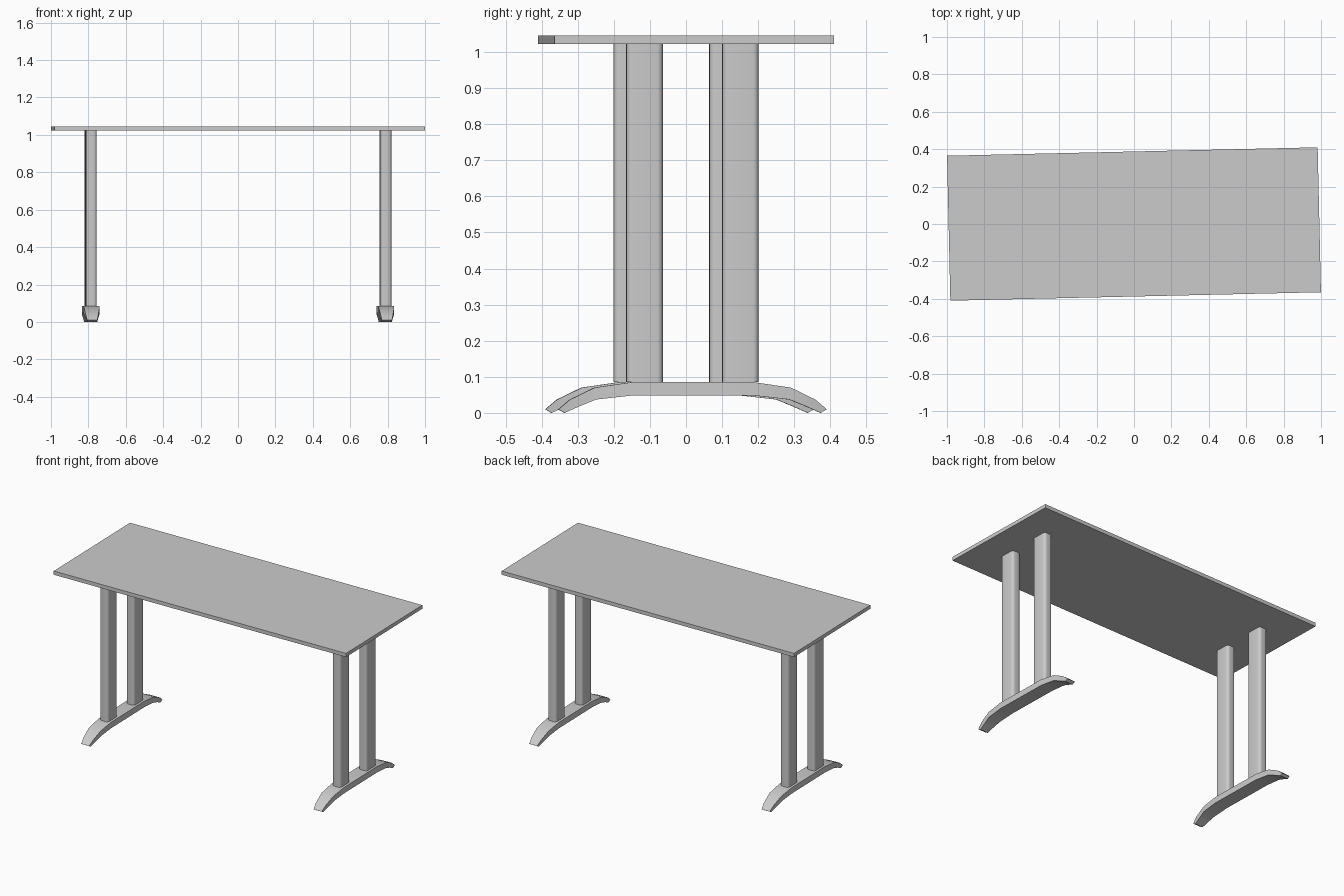
import bpy, bmesh, math
from mathutils import Matrix

cube = bpy.data.objects.get("Cube")
if cube:
    bpy.data.objects.remove(cube, do_unlink=True)

grey = bpy.data.materials.new("light grey")
grey.use_nodes = True
grey.diffuse_color = (0.6, 0.6, 0.6, 1)
grey.node_tree.nodes["Principled BSDF"].inputs["Base Color"].default_value = (0.6, 0.6, 0.6, 1)

TURN = Matrix.Rotation(0.0227, 4, "Z")  # the whole table stands slightly turned
FOOT_X = 0.788
FOOT_TOP, BOARD_Z, BOARD_TOP = 0.085, 1.023, 1.046


def finish(bm, name, smooth=True):
    """Turn a bmesh into a named, coloured object."""
    bmesh.ops.recalc_face_normals(bm, faces=bm.faces)
    bmesh.ops.transform(bm, matrix=TURN, verts=bm.verts)
    mesh = bpy.data.meshes.new(name)
    bm.to_mesh(mesh)
    bm.free()
    mesh.materials.append(grey)
    obj = bpy.data.objects.new(name, mesh)
    bpy.context.collection.objects.link(obj)
    if smooth:
        bpy.ops.object.select_all(action="DESELECT")
        obj.select_set(True)
        bpy.context.view_layer.objects.active = obj
        bpy.ops.object.shade_smooth_by_angle(angle=math.radians(32))


def box(size, centre):
    bm = bmesh.new()
    bmesh.ops.create_cube(bm, size=1)
    bmesh.ops.scale(bm, vec=size, verts=bm.verts)
    bmesh.ops.translate(bm, vec=centre, verts=bm.verts)
    return bm


def post(name, x, y):
    """Upright with rounded vertical corners."""
    bm = box((0.057, 0.101, BOARD_Z - FOOT_TOP), (x, y, (BOARD_Z + FOOT_TOP) / 2))
    upright = [e for e in bm.edges
               if abs(e.verts[0].co.z - e.verts[1].co.z) > 0.5]
    bmesh.ops.bevel(bm, geom=upright, offset=0.016, segments=4,
                    profile=0.5, affect="EDGES")
    finish(bm, name)


# Half of the foot from middle to tip: top y, top z, bottom y, bottom z, half width
HALF = [
    (0.170, FOOT_TOP, 0.170, 0.048, 0.043),
    (0.272, 0.070, 0.268, 0.037, 0.040),
    (0.340, 0.037, 0.312, 0.019, 0.033),
    (0.372, 0.010, 0.355, 0.000, 0.027),
]


def foot(name, x):
    """Arched foot lofted through rectangular sections, narrowing to both tips."""
    stations = [(-a, b, -c, d, w) for a, b, c, d, w in reversed(HALF)] + HALF
    bm = bmesh.new()
    rings = []
    for yt, zt, yb, zb, w in stations:
        corners = [(x - w, yt, zt), (x + w, yt, zt), (x + w, yb, zb), (x - w, yb, zb)]
        rings.append([bm.verts.new(c) for c in corners])
    for a, b in zip(rings, rings[1:]):
        for i in range(4):
            j = (i + 1) % 4
            bm.faces.new((a[i], a[j], b[j], b[i]))
    bm.faces.new(rings[0])
    bm.faces.new(rings[-1])
    finish(bm, name)


# Table board
finish(box((1.982, 0.775, BOARD_TOP - BOARD_Z), (0, 0, (BOARD_TOP + BOARD_Z) / 2)),
       "table_board", smooth=False)

# Two posts on a foot at each end
for side, sx in (("left", 1), ("right", -1)):
    foot(side + "_foot", sx * FOOT_X)
    for place, sy in (("front", -1), ("back", 1)):
        post(f"{side}_{place}_post", sx * FOOT_X, sy * 0.133)
